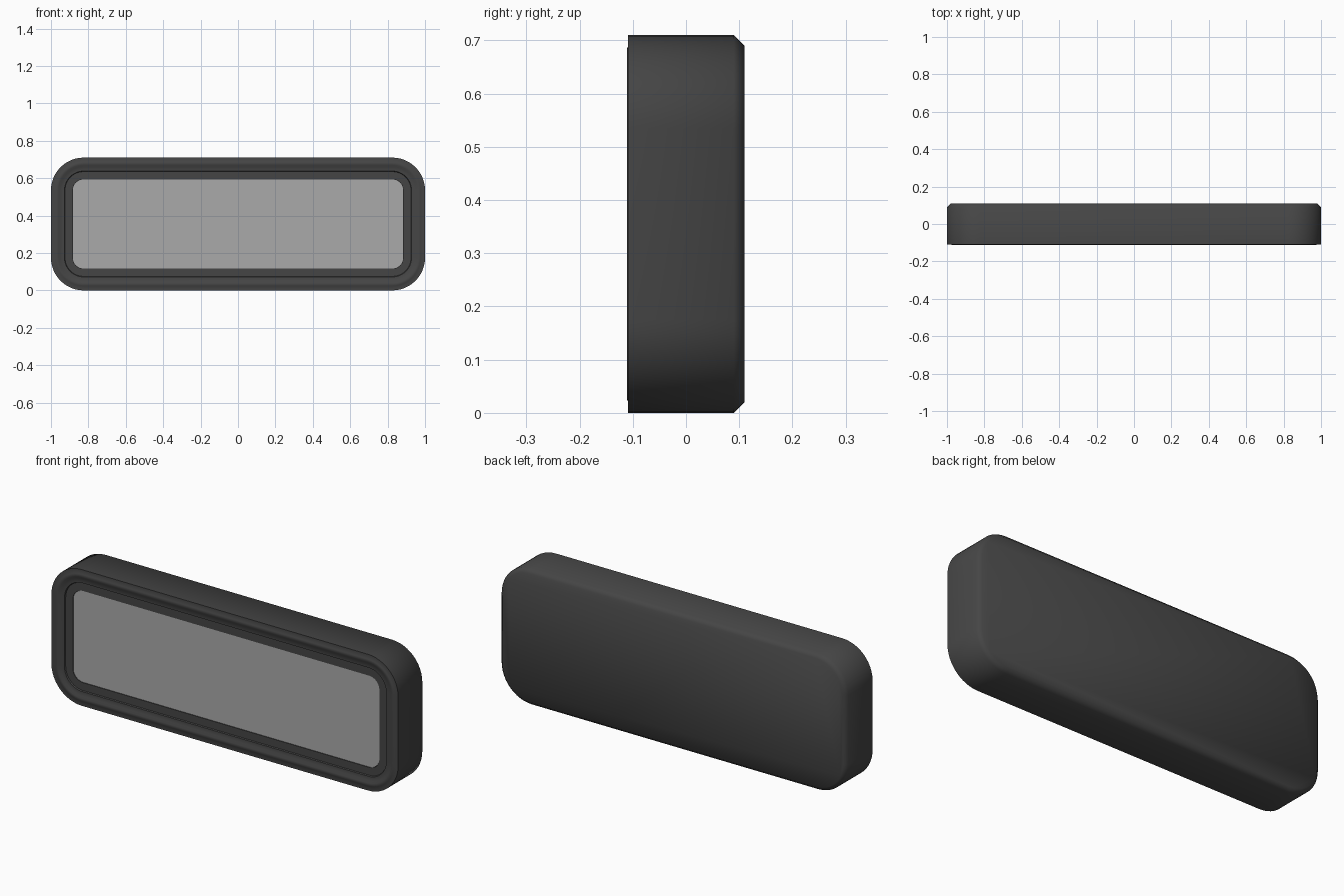
import bpy, bmesh, math

if "Cube" in bpy.data.objects:
    bpy.data.objects.remove(bpy.data.objects["Cube"])

HALF_W, HEIGHT, RADIUS = 1.0, 0.71, 0.175
CORNER_STEPS = 12


def rounded_loop(bm, inset, y):
    """Ring of vertices: the outer rounded rectangle shrunk by inset."""
    r = RADIUS - inset
    cx, cz = HALF_W - RADIUS, HEIGHT / 2 - RADIUS
    ring = []
    for q, (sx, sz) in enumerate([(1, 1), (-1, 1), (-1, -1), (1, -1)]):
        for i in range(CORNER_STEPS + 1):
            a = math.pi / 2 * (q + i / CORNER_STEPS)
            ring.append(bm.verts.new((sx * cx + r * math.cos(a), y,
                                      HEIGHT / 2 + sz * cz + r * math.sin(a))))
    return ring


def loft(name, profile, color, angle):
    """Skin a list of (inset, y) rings and cap both ends."""
    bm = bmesh.new()
    rings = [rounded_loop(bm, d, y) for d, y in profile]
    n = len(rings[0])
    for a, b in zip(rings, rings[1:]):
        for i in range(n):
            j = (i + 1) % n
            bm.faces.new((a[i], a[j], b[j], b[i]))
    bm.faces.new(rings[0])
    bm.faces.new(rings[-1])
    bmesh.ops.recalc_face_normals(bm, faces=bm.faces[:])
    mesh = bpy.data.meshes.new(name)
    bm.to_mesh(mesh)
    bm.free()
    obj = bpy.data.objects.new(name, mesh)
    bpy.context.collection.objects.link(obj)
    mat = bpy.data.materials.new(name + "_color")
    mat.diffuse_color = (*color, 1)
    mat.use_nodes = True
    mat.node_tree.nodes["Principled BSDF"].inputs["Base Color"].default_value = mat.diffuse_color
    mesh.materials.append(mat)
    bpy.ops.object.select_all(action='DESELECT')
    obj.select_set(True)
    bpy.context.view_layer.objects.active = obj
    bpy.ops.object.shade_smooth_by_angle(angle=math.radians(angle))
    return obj


# Housing: chamfered back, straight sides, beaded front rim, stepped recess
loft("housing", [
    (0.02, 0.11), (0.0, 0.09), (0.0, -0.109), (0.022, -0.109),
    (0.025, -0.111), (0.04, -0.111), (0.05, -0.104), (0.072, -0.104),
    (0.075, -0.098), (0.116, -0.098), (0.116, -0.088),
], (0.06, 0.06, 0.06), 50)

# Front panel, set just inside the rim
loft("front_panel", [(0.117, -0.08), (0.117, -0.096)], (0.4, 0.4, 0.4), 30)
